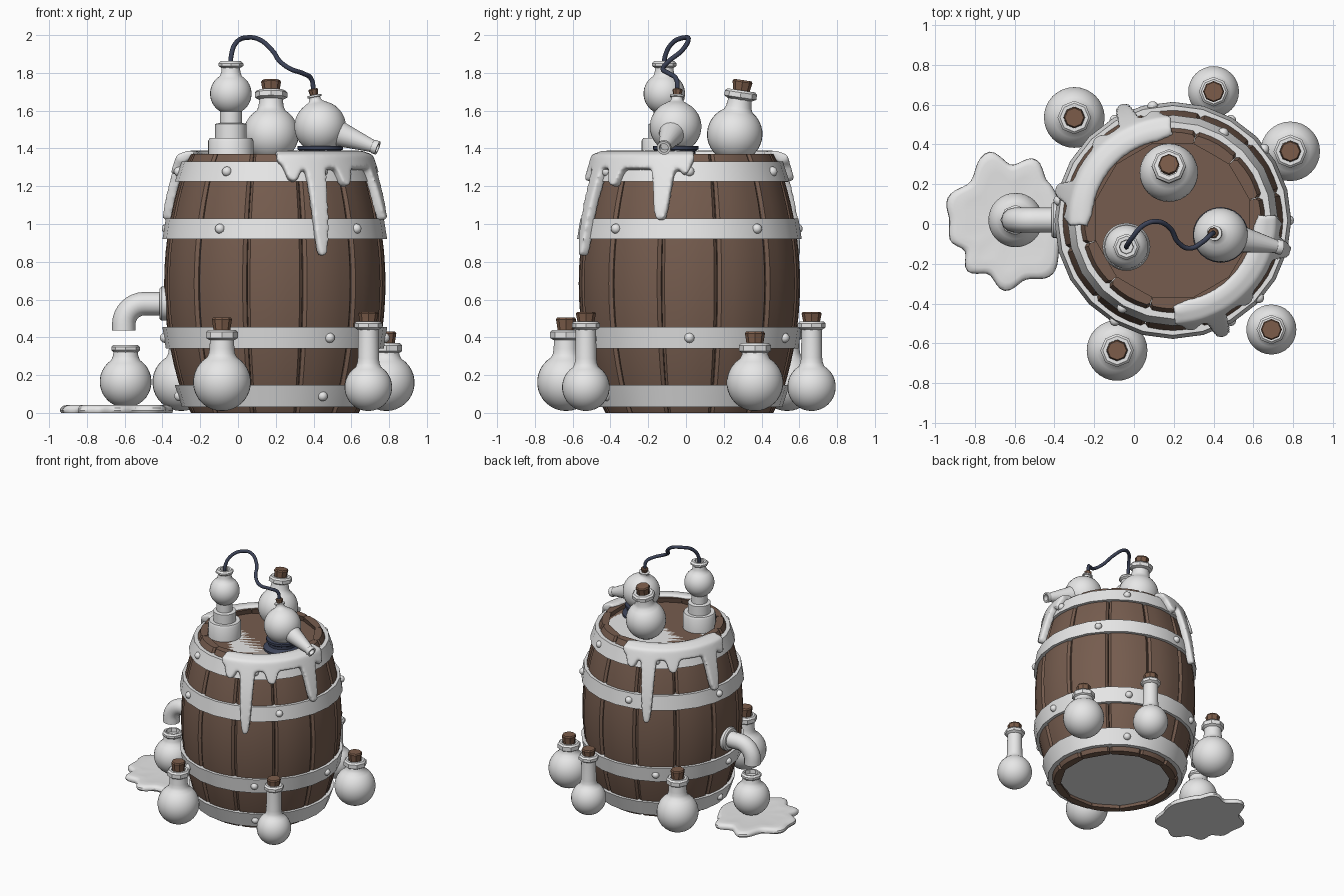
import bpy, bmesh, math
from mathutils import Vector, Matrix

if "Cube" in bpy.data.objects:
    bpy.data.objects.remove(bpy.data.objects["Cube"])

def material(name, rgb):
    m = bpy.data.materials.new(name)
    m.diffuse_color = (*rgb, 1)
    m.use_nodes = True
    m.node_tree.nodes["Principled BSDF"].inputs["Base Color"].default_value = m.diffuse_color
    return m

WHITE = material("pale_grey", (0.8, 0.8, 0.8))
WOOD = material("brown_wood", (0.18, 0.108, 0.077))
CORK = material("cork_brown", (0.2, 0.108, 0.068))
BLUE = material("dark_blue", (0.045, 0.055, 0.095))
CX, CY, H = 0.195, 0.018, 1.37          # barrel centre and height
LID = 1.33

def finish(name, bm, mat, matrix=Matrix()):
    bmesh.ops.remove_doubles(bm, verts=bm.verts, dist=1e-5)
    bmesh.ops.recalc_face_normals(bm, faces=bm.faces)
    me = bpy.data.meshes.new(name)
    bm.to_mesh(me)
    bm.free()
    me.materials.append(mat)
    ob = bpy.data.objects.new(name, me)
    ob.matrix_world = matrix
    bpy.context.collection.objects.link(ob)
    return ob

def skin(bm, rings, closed=True):
    """Join successive rings of vertices with quads."""
    for a, b in zip(rings, rings[1:]):
        n = len(a)
        for i in range(n if closed else n - 1):
            j = (i + 1) % n
            bm.faces.new((a[i], a[j], b[j], b[i]))

def lathe(name, profile, mat, loc, axis=(0, 0, 1), n=32):
    """Revolve (radius, height) points about an axis through loc; caps open ends."""
    bm = bmesh.new()
    rings = [[bm.verts.new((max(r, 1e-6) * math.cos(2 * math.pi * i / n),
                            max(r, 1e-6) * math.sin(2 * math.pi * i / n), h)) for i in range(n)]
             for r, h in profile]
    skin(bm, rings)
    for ring, (r, _) in ((rings[0], profile[0]), (rings[-1], profile[-1])):
        if r > 1e-4:
            bm.faces.new(ring)
    bmesh.ops.dissolve_degenerate(bm, edges=bm.edges, dist=1e-5)
    rot = Vector(axis).to_track_quat('Z', 'Y').to_matrix().to_4x4()
    return finish(name, bm, mat, Matrix.Translation(loc) @ rot)

def bulb(r, a0, a1, n=14):
    return [(r * math.cos(math.radians(a0 + (a1 - a0) * i / n)),
             r * math.sin(math.radians(a0 + (a1 - a0) * i / n))) for i in range(n + 1)]

def flask(name, loc, rb, rn, rr, h0, h1, cork_top=None, axis=(0, 0, 1)):
    """Round flask; heights are measured from the bulb centre."""
    a = math.degrees(math.acos(rn * 1.2 / rb))
    top = rb * math.sin(math.radians(a))
    body = bulb(rb, -90, a) + [(rn * 1.06, top + 0.02), (rn, top + 0.045), (rn * 0.96, h0 + 0.005)]
    lathe(name + "_body", body, WHITE, loc, axis)
    lathe(name + "_rim", [(0, h0), (rn, h0), (rr, h0 + 0.012), (rr, h1 - 0.012), (rr - 0.012, h1),
                          (rn - 0.012, h1), (rn - 0.014, h0 + 0.01), (0, h0 + 0.01)], WHITE, loc, axis, 8)
    if cork_top:
        lathe(name + "_cork", [(0.042, h0 + 0.01), (0.045, h1), (0.053, cork_top - 0.01),
                               (0.047, cork_top)], CORK, loc, axis, 8)

# ---- barrel ----
def R(z):
    return 0.584 - 0.13 * ((z - H / 2) / (H / 2)) ** 2

bm = bmesh.new()
for k in range(12):
    rings = []
    for s in range(17):
        z = H * s / 16
        end = 0.012 if s in (0, 16) else 0
        pts = [(-14.8, -0.014), (-13, 0), (-6.5, 0.001), (0, 0.002), (6.5, 0.001), (13, 0), (14.8, -0.014),
               (14.8, -0.068 + 2 * end), (0, -0.068), (-14.8, -0.068 + 2 * end)]
        ring = []
        for a, d in pts:
            t = math.radians(30 * k + a)
            r = R(z) + d - (end if d > -0.05 else 0)
            ring.append(bm.verts.new((r * math.cos(t), r * math.sin(t), z)))
        rings.append(ring)
    skin(bm, rings)
    bm.faces.new(rings[0])
    bm.faces.new(rings[-1])
finish("barrel_staves", bm, WOOD, Matrix.Translation((CX, CY, 0)))
lathe("barrel_lid", [(0.41, LID - 0.03), (0.41, LID)], WOOD, (CX, CY, 0), n=24)
lathe("barrel_floor", [(0.41, 0.04), (0.41, 0.07)], WOOD, (CX, CY, 0), n=24)

# ---- metal bands with rivets ----
bands = [(1.225, 1.33, (-120, -60, 0, 60, 120, 180)), (0.92, 1.03, (-120, -42, 38, 100, 170)),
         (0.34, 0.455, (-120, -60, 0, 60, 120, 180)), (0.03, 0.148, (-60, 60, 180))]
for i, (z0, z1, angles) in enumerate(bands):
    t = 0.026
    lathe(f"band_{i}", [(R(z0) - 0.02, z0), (R(z0) + t, z0), (R(z1) + t, z1), (R(z1) - 0.02, z1)],
          WHITE, (CX, CY, 0), n=24)
    zm = (z0 + z1) / 2
    for a in angles:
        d = Vector((math.cos(math.radians(a)), math.sin(math.radians(a)), 0))
        lathe(f"rivet_{i}_{a}", bulb(0.027, -20, 90, 6), WHITE,
              Vector((CX, CY, zm)) + d * (R(zm) + t - 0.006), d, 12)

# ---- dripping slime over the rim, twice, half a turn apart ----
DRIPS = [(-80, 4.5, 1.225), (-66, 4.6, 0.83), (-47, 4.5, 1.2), (-15, 5.2, 1.02), (-2, 3, 1.25)]
def slime(name, turn):
    bm = bmesh.new()
    cols = []
    for i in range(161):
        a = -89 + 92 * i / 160
        e = math.sqrt(min(1, (min(i, 160 - i) / 160 * 92 + 0.3) / 9))
        low = 1.345 - 0.055 * e
        for c, w, z in DRIPS:
            low -= max(0, 1.29 - z) * math.exp(-((a - c) / w) ** 4)
        rin = 0.45 - 0.04 * e
        path = [(rin + (0.475 - rin) * j / 6, 1.355 + 0.008 * math.sin(math.pi * j / 6)) for j in range(7)]
        for j in range(30):
            z = 1.35 + (low - 1.35) * j / 29
            path.append((R(z) + 0.036, z))
        t = math.radians(a)
        cols.append([bm.verts.new((r * math.cos(t), r * math.sin(t), z)) for r, z in path])
    skin(bm, cols, closed=False)
    ob = finish(name, bm, WHITE, Matrix.Translation((CX, CY, 0)) @ Matrix.Rotation(turn, 4, 'Z'))
    m = ob.modifiers.new("thickness", 'SOLIDIFY')
    m.thickness, m.offset = 0.052, 0
    m = ob.modifiers.new("merge", 'REMESH')
    m.mode, m.voxel_size, m.use_smooth_shade = 'VOXEL', 0.011, True
    m = ob.modifiers.new("soften", 'SMOOTH')
    m.factor, m.iterations = 0.5, 8

slime("slime_front", 0)
slime("slime_back", math.pi)

# ---- flasks on the ground: x, y, bulb, neck, rim, rim bottom, rim top, cork top ----
ground = [(-0.30, 0.535, 0.153, 0.066, 0.084, 0.385, 0.44, 0.505),
          (0.40, 0.665, 0.128, 0.056, 0.074, 0.44, 0.485, 0.535),
          (0.785, 0.365, 0.15, 0.066, 0.084, 0.315, 0.37, 0.43),
          (0.69, -0.53, 0.126, 0.056, 0.074, 0.44, 0.485, 0.535),
          (-0.085, -0.635, 0.153, 0.066, 0.084, 0.385, 0.44, 0.505)]
for i, (x, y, rb, rn, rr, h0, h1, hc) in enumerate(ground):
    c = rb + 0.01
    flask(f"ground_flask_{i}", (x, y, c), rb, rn, rr, h0 - c, h1 - c, hc - c)
flask("tap_flask", (-0.595, 0.02, 0.165), 0.137, 0.064, 0.076, 0.155, 0.195)

# ---- flasks on the lid ----
flask("lid_flask", (0.175, 0.258, 1.475), 0.147, 0.064, 0.086, 0.185, 0.235, 0.29, (0, 0.15, 1))
V = (-0.038, -0.115, 0)
lathe("vessel_base", [(0.12, LID - 0.01), (0.12, 1.44), (0.112, 1.455), (0.083, 1.455), (0.083, 1.53),
                      (0.058, 1.535), (0.058, 1.61)], WHITE, V)
flask("vessel", (V[0], V[1], 1.69), 0.11, 0.048, 0.066, 0.135, 0.172)

# ---- retort flask on its blue stand ----
C = Vector((0.435, -0.055, 1.515))
up = Vector((0.40, -0.045, 1.70)) - C
lathe("retort_body", bulb(0.137, -90, 65) + [(0.036, 0.137), (0.03, 0.15), (0.03, 0.158), (0.038, 0.16),
                                             (0.038, 0.17), (0.02, 0.172)], WHITE, C, up)
lathe("retort_cork", [(0.02, 0.165), (0.028, 0.198), (0.022, 0.204)], CORK, C, up, 8)
tip = Vector((0.74, -0.118, 1.402))
L = (tip - C).length
lathe("retort_spout", [(0.075, 0.08), (0.06, 0.15), (0.033, L - 0.03), (0.037, L - 0.022), (0.037, L),
                       (0.024, L), (0.022, L - 0.03), (0, L - 0.03)], WHITE, C, tip - C, 20)
lathe("retort_stand", [(0.14, LID - 0.005), (0.14, LID + 0.015), (0.105, LID + 0.035), (0.105, 1.385),
                       (0.12, 1.395), (0.12, 1.412), (0.08, 1.412)], BLUE, (C.x, C.y, 0), n=24)

# ---- hose and tap pipe ----
def tube(name, pts, r, mat, smooth=True):
    cu = bpy.data.curves.new(name, 'CURVE')
    cu.dimensions, cu.bevel_depth, cu.bevel_resolution = '3D', r, 4
    cu.use_fill_caps = True
    if smooth:
        sp = cu.splines.new('BEZIER')
        sp.bezier_points.add(len(pts) - 1)
        for b, p in zip(sp.bezier_points, pts):
            b.co = p
            b.handle_left_type = b.handle_right_type = 'AUTO'
        sp.resolution_u = 8
    else:
        sp = cu.splines.new('POLY')
        sp.points.add(len(pts) - 1)
        for b, p in zip(sp.points, pts):
            b.co = (*p, 1)
    cu.materials.append(mat)
    bpy.context.collection.objects.link(bpy.data.objects.new(name, cu))

tube("hose", [(-0.038, -0.115, 1.81), (-0.036, -0.11, 1.89), (-0.01, -0.07, 1.96), (0.05, -0.005, 1.987),
              (0.11, 0.013, 1.978), (0.18, -0.02, 1.92), (0.225, -0.095, 1.858), (0.28, -0.122, 1.82),
              (0.345, -0.09, 1.797), (0.388, -0.052, 1.768), (0.4, -0.045, 1.70)], 0.0125, BLUE)
bend = [(-0.495 - 0.11 * math.sin(t * math.pi / 16), 0.02, 0.468 + 0.11 * math.cos(t * math.pi / 16))
        for t in range(9)]
tube("tap_pipe", [(-0.36, 0.02, 0.578)] + bend + [(-0.605, 0.02, 0.435)], 0.062, WHITE, False)
lathe("tap_flange", [(0.09, 0), (0.09, 0.04), (0.08, 0.05)], WHITE, (-0.365, 0.02, 0.578), (-1, 0, 0), 24)

# ---- puddle under the tap ----
KNOTS = [(0, .27), (25, .26), (48, .27), (70, .335), (90, .285), (109, .37), (137, .29), (161, .345), (180, .315),
         (196, .325), (212, .28), (228, .335), (246, .29), (264, .35), (284, .3), (305, .335), (335, .27), (360, .27)]
def outline(a):
    for (a0, r0), (a1, r1) in zip(KNOTS, KNOTS[1:]):
        if a0 <= a <= a1:
            return r0 + (r1 - r0) * (1 - math.cos(math.pi * (a - a0) / (a1 - a0))) / 2
bm = bmesh.new()
rings = [[bm.verts.new((s * outline(a) * math.cos(math.radians(a)), s * outline(a) * math.sin(math.radians(a)), z))
          for a in range(0, 360, 4)]
         for s, z in ((0.98, 0), (1, 0.012), (0.99, 0.026), (0.95, 0.037), (0.88, 0.042), (0.7, 0.038), (0.3, 0.036))]
skin(bm, rings)
bm.faces.new(rings[0])
bm.faces.new(rings[-1])
finish("puddle", bm, WHITE, Matrix.Translation((-0.613, 0.012, 0)))

# ---- smooth shading with sharp corners kept ----
for ob in bpy.context.collection.objects:
    ob.select_set(ob.type == 'MESH')
    if ob.type == 'MESH':
        bpy.context.view_layer.objects.active = ob
bpy.ops.object.shade_smooth_by_angle(angle=math.radians(35))
